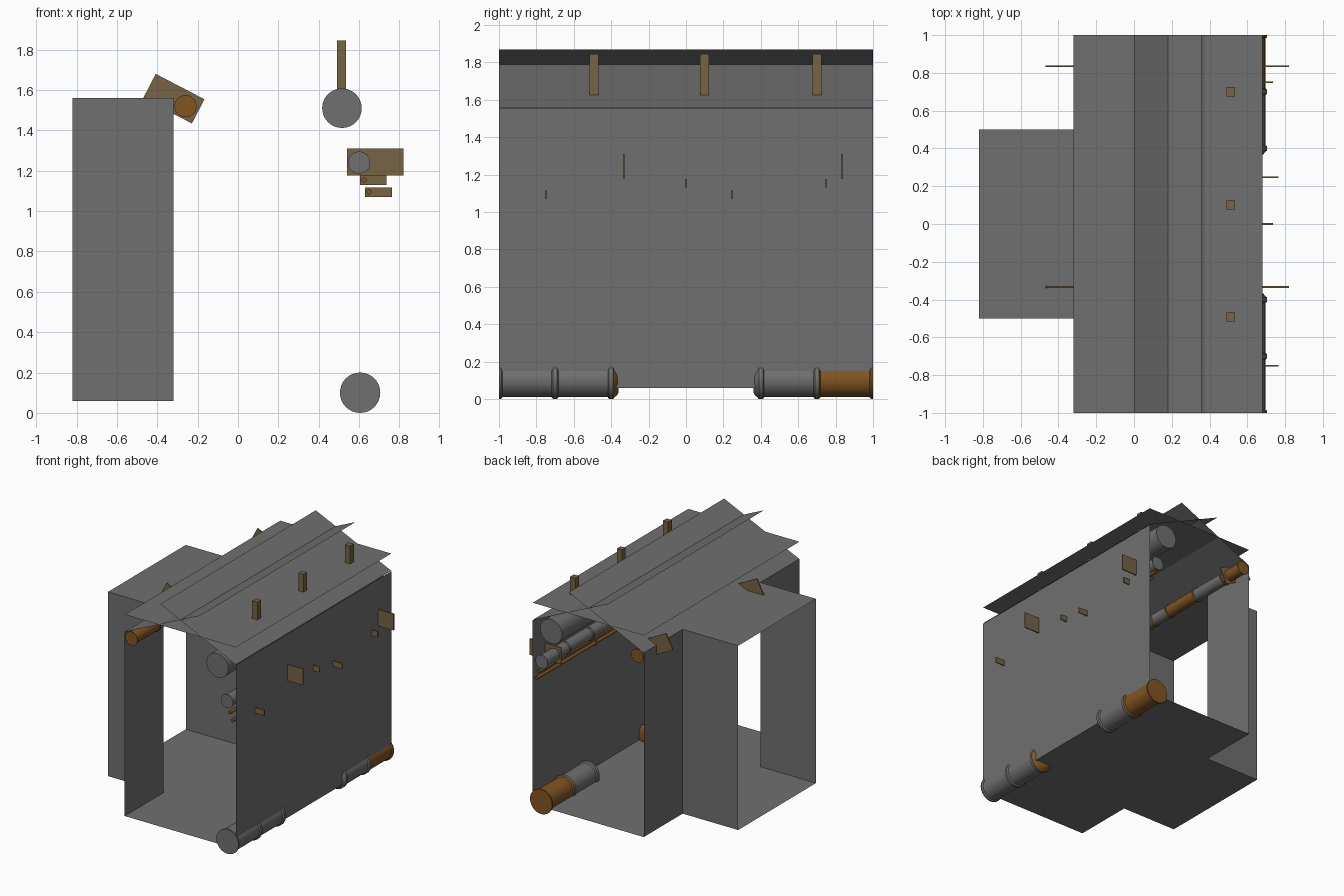
import bpy, bmesh, math
from mathutils import Matrix

if "Cube" in bpy.data.objects:
    bpy.data.objects.remove(bpy.data.objects["Cube"])


def material(name, rgb):
    m = bpy.data.materials.new(name)
    m.diffuse_color = (*rgb, 1)
    m.use_nodes = True
    m.node_tree.nodes["Principled BSDF"].inputs["Base Color"].default_value = m.diffuse_color
    return m


GREY = material("steel grey", (0.16, 0.16, 0.16))
RUST = material("rust orange", (0.22, 0.09, 0.016))
OLIVE = material("olive brown", (0.18, 0.127, 0.06))


def finish(name, bm, mats, smooth=False):
    me = bpy.data.meshes.new(name)
    bm.normal_update()
    bm.to_mesh(me)
    bm.free()
    for m in mats:
        me.materials.append(m)
    ob = bpy.data.objects.new(name, me)
    bpy.context.collection.objects.link(ob)
    if smooth:
        bpy.ops.object.select_all(action='DESELECT')
        ob.select_set(True)
        bpy.context.view_layer.objects.active = ob
        bpy.ops.object.shade_smooth_by_angle(angle=math.radians(35))
    return ob


def sheet(name, a, b, y0=-1.0, y1=1.0):
    """Thin panel: the line a-b in the x-z plane swept along y."""
    bm = bmesh.new()
    pts = [(a[0], y0, a[1]), (b[0], y0, b[1]), (b[0], y1, b[1]), (a[0], y1, a[1])]
    bm.faces.new([bm.verts.new(p) for p in pts])
    return finish(name, bm, [GREY])


def box(name, centre, size, tilt=0.0):
    bm = bmesh.new()
    bmesh.ops.create_cube(bm, size=1)
    bm.transform(Matrix.Translation(centre) @ Matrix.Rotation(tilt, 4, 'Y')
                 @ Matrix.Diagonal((*size, 1)))
    return finish(name, bm, [OLIVE])


def lathe(name, x, z, rings, sides=32):
    """Rings are (y, radius, material index of the band that follows)."""
    bm = bmesh.new()
    loops = []
    for y, r, _ in rings:
        loops.append([bm.verts.new((x + r * math.cos(2 * math.pi * i / sides), y,
                                    z + r * math.sin(2 * math.pi * i / sides)))
                      for i in range(sides)])
    for k in range(len(rings) - 1):
        for i in range(sides):
            j = (i + 1) % sides
            f = bm.faces.new((loops[k][i], loops[k][j], loops[k + 1][j], loops[k + 1][i]))
            f.material_index = rings[k][2]
    for loop, ring in ((loops[0], rings[0]), (loops[-1], rings[-1])):
        bm.faces.new(loop).material_index = ring[2]
    bmesh.ops.recalc_face_normals(bm, faces=bm.faces)
    return finish(name, bm, [GREY, RUST], smooth=True)


def flanged_pipe(name, x, z, body, rim, joints, colours, dome_start=None, dome_end=None):
    """Pipe along y with a collar at each joint; a dome is given by its colour."""
    rings = []
    last = len(joints) - 1
    w, v = 0.2 * body, 0.12 * body
    for k, s in enumerate(joints):
        before, after = colours[max(k - 1, 0)], colours[min(k, last - 1)]
        if k > 0 or dome_start is not None:
            if k == 0:
                rings += [(s - 0.04, body * 0.7, dome_start), (s - 0.032, body * 0.88, dome_start)]
            rings += [(s - w, body, before), (s - v, rim, before)]
        if k == 0 and dome_start is None or k == last and dome_end is None:
            rings.append((s, rim, after))
        if k < last or dome_end is not None:
            col = dome_end if k == last else after
            rings += [(s + v, rim, col), (s + w, body, col)]
            if k == last:
                rings += [(s + 0.032, body * 0.88, col), (s + 0.04, body * 0.7, col)]
    return lathe(name, x, z, rings)


# Corridor shell, open at both ends
L, R, OUT, FLOOR, TOP = -0.32, 0.68, -0.82, 0.06, 1.56
sheet("corridor_floor", (L, FLOOR), (R, FLOOR))
sheet("right_wall", (R, FLOOR), (R, TOP - 0.005))
sheet("left_wall_front", (L, FLOOR), (L, TOP), -1, -0.5)
sheet("left_wall_back", (L, FLOOR), (L, TOP), 0.5, 1)

# Side passage, open at its outer end
sheet("passage_floor", (OUT, FLOOR), (L, FLOOR), -0.5, 0.5)
sheet("passage_ceiling", (OUT, TOP), (L, TOP), -0.5, 0.5)
for side, y in (("front", -0.5), ("back", 0.5)):
    bm = bmesh.new()
    corners = [(OUT, FLOOR), (L, FLOOR), (L, TOP), (OUT, TOP)]
    bm.faces.new([bm.verts.new((x, y, z)) for x, z in corners])
    finish("passage_wall_" + side, bm, [GREY])

# Ceiling: a flat panel and two crossing slopes
sheet("ceiling_flat", (L, 1.70), (R, 1.70))
sheet("ceiling_slope_right", (0.0, 1.87), (R, 1.56))
sheet("ceiling_slope_left", (L, 1.56), (0.357, 1.87))

# Floor pipe, broken in the middle
flanged_pipe("floor_pipe_front", 0.605, 0.10, 0.09, 0.1, (-1, -0.7, -0.4), (0, 0), dome_end=1)
flanged_pipe("floor_pipe_back", 0.605, 0.10, 0.09, 0.1, (0.4, 0.7, 1), (0, 1), dome_start=0)

# Pipes under the ceiling and along the walls
lathe("large_ceiling_pipe", 0.515, 1.51, [(-1, 0.098, 0), (1, 0.098, 0)])
flanged_pipe("wall_pipe", 0.60, 1.24, 0.048, 0.055,
             (-1, -0.7, -0.4, -0.1, 0.1, 0.4, 0.7, 1), (0,) * 7)
flanged_pipe("left_pipe", -0.26, 1.52, 0.048, 0.055,
             (-1, -0.7, -0.4, -0.05, 0.12, 0.45, 0.78, 1), (1, 0, 1, 0, 1, 0, 1))
for name, x, z in (("upper_thin_pipe", 0.625, 1.155), ("lower_thin_pipe", 0.648, 1.095)):
    lathe(name, x, z, [(-1, 0.013, 1), (1, 0.013, 1)], 16)

# Bracket plates carrying the pipes
for i, y in enumerate((-0.333, 0.835)):
    box(f"wall_pipe_bracket_{i}", (0.68, y, 1.243), (0.28, 0.009, 0.133))
    box(f"left_pipe_bracket_{i}", (-0.318, y, 1.557), (0.272, 0.009, 0.135), math.radians(27.5))
for i, y in enumerate((0.0, 0.75)):
    box(f"upper_thin_bracket_{i}", (0.67, y, 1.153), (0.13, 0.009, 0.046))
for i, y in enumerate((-0.75, 0.248)):
    box(f"lower_thin_bracket_{i}", (0.697, y, 1.094), (0.134, 0.009, 0.046))

# Hangers for the large pipe
for i, y in enumerate((-0.493, 0.1, 0.7)):
    box(f"pipe_hanger_{i}", (0.513, y, 1.715), (0.046, 0.048, 0.26))
